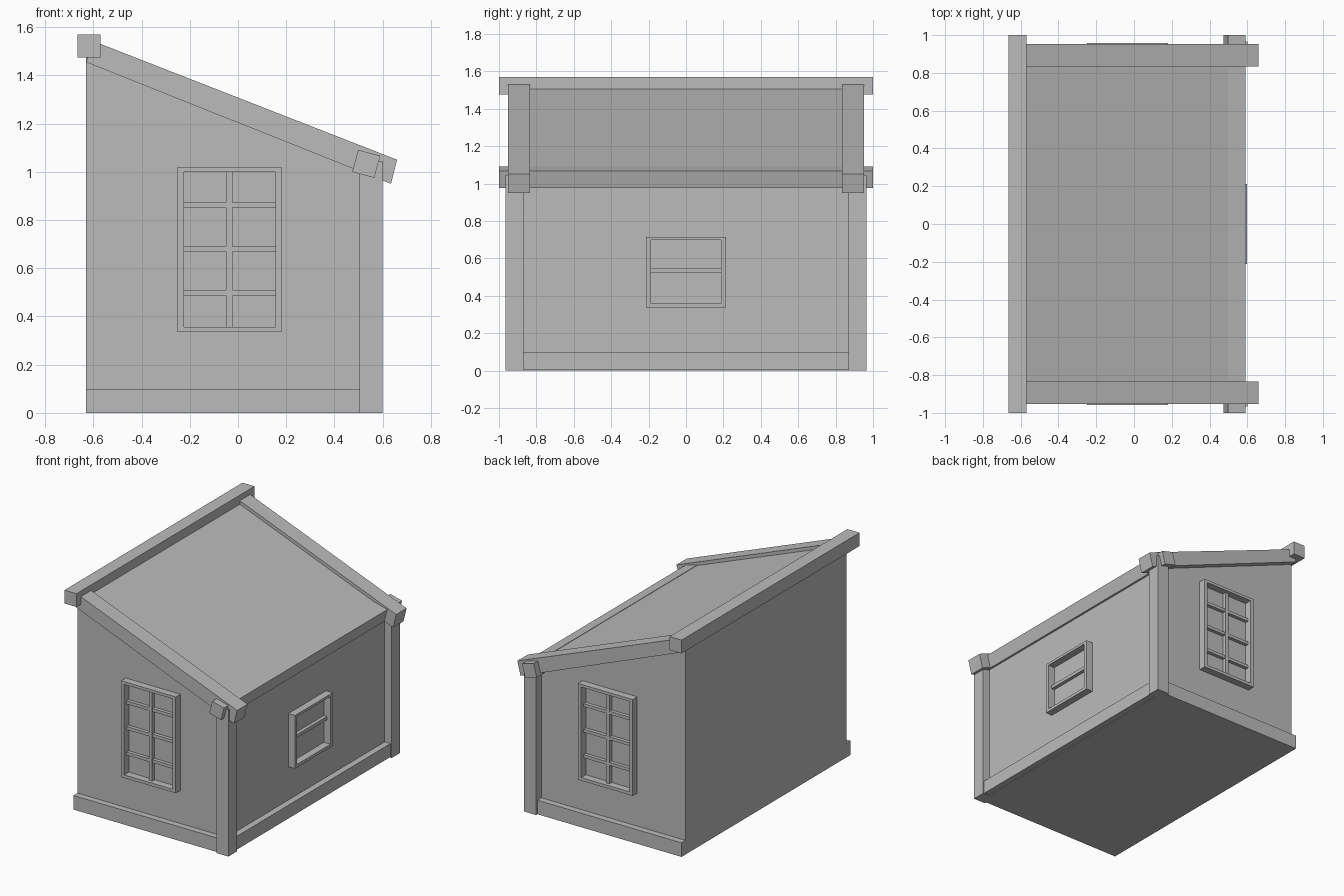
import bpy
import math

if "Cube" in bpy.data.objects:
    bpy.data.objects.remove(bpy.data.objects["Cube"], do_unlink=True)

# Single plain grey finish
GREY = (0.5, 0.5, 0.5, 1)
grey = bpy.data.materials.new("plain_grey")
grey.use_nodes = True
grey.diffuse_color = GREY
grey.node_tree.nodes["Principled BSDF"].inputs["Base Color"].default_value = GREY


def prism(name, profile, y0, y1):
    """Extrude an (x, z) profile, listed clockwise from the front, along y."""
    n = len(profile)
    verts = [(x, y, z) for y in (y0, y1) for x, z in profile]
    faces = [tuple(range(n)), tuple(reversed(range(n, 2 * n)))]
    faces += [(i, i + n, (i + 1) % n + n, (i + 1) % n) for i in range(n)]
    mesh = bpy.data.meshes.new(name)
    mesh.from_pydata(verts, [], faces)
    mesh.materials.append(grey)
    mesh.validate()
    obj = bpy.data.objects.new(name, mesh)
    bpy.context.collection.objects.link(obj)
    return obj


def box(name, x, y, z):
    """Box from (min, max) pairs."""
    return prism(name, [(x[0], z[0]), (x[1], z[0]), (x[1], z[1]), (x[0], z[1])],
                 min(y), max(y))


def roof_z(x):
    return 1.505 - 0.39 * (x + 0.57)


# Wall body with the sloping roof surface
BACK, WALL_X, WALL_Y = -0.63, 0.545, 0.905
prism("walls_and_roof", [(BACK, 0), (WALL_X, 0), (WALL_X, roof_z(WALL_X)),
                         (BACK, roof_z(BACK))], -WALL_Y, WALL_Y)

# Ridge beam and tilted eave beam
box("ridge_beam", (-0.665, -0.57), (-1, 1), (1.475, 1.57))
tilted = [(0.532 + 0.067 * math.cos(math.radians(a)),
           1.033 + 0.067 * math.sin(math.radians(a))) for a in (-150, -60, 30, 120)]
prism("eave_beam", tilted, -1, 1)

# Side base beam between the posts
box("side_base", (0.5, 0.59), (-0.87, 0.87), (0.005, 0.1))

# Parts repeated on the front and the back
for side, s in (("front", -1), ("rear", 1)):
    rake_y = sorted((s * 0.835, s * 0.952))
    prism(side + "_rake_beam", [(BACK, 1.455), (0.635, 0.95), (0.66, 1.05), (-0.6, 1.542)],
          *rake_y)
    box(side + "_post", (0.505, 0.6), (s * 0.87, s * 0.965), (0, 1.045))
    box(side + "_base", (BACK, 0.51), (s * 0.85, s * 0.95), (0, 0.1))

    # Tall window: frame, three rails and a central bar
    frame_y = (s * 0.9, s * 0.957)
    for part, x in (("left", (0.155, 0.18)), ("right", (-0.25, -0.225))):
        box(f"{side}_window_{part}_frame", x, frame_y, (0.335, 1.02))
    for part, z in (("top", (1.0, 1.02)), ("bottom", (0.335, 0.357))):
        box(f"{side}_window_{part}_frame", (-0.225, 0.155), frame_y, z)
    for i in range(3):
        z = 0.498 + 0.182 * i
        box(f"{side}_window_rail_{i + 1}", (-0.225, 0.155), (s * 0.9, s * 0.93),
            (z - 0.011, z + 0.011))
    box(side + "_window_bar", (-0.05, -0.023), (s * 0.9, s * 0.931), (0.357, 1.0))

# Small side window: frame and one rail
depth = (0.54, 0.597)
for part, s in (("front", -1), ("rear", 1)):
    box(f"side_window_{part}_frame", depth, (s * 0.187, s * 0.213), (0.337, 0.715))
for part, z in (("top", (0.697, 0.715)), ("bottom", (0.337, 0.358))):
    box(f"side_window_{part}_frame", depth, (-0.187, 0.187), z)
box("side_window_rail", (0.54, 0.57), (-0.187, 0.187), (0.525, 0.549))
